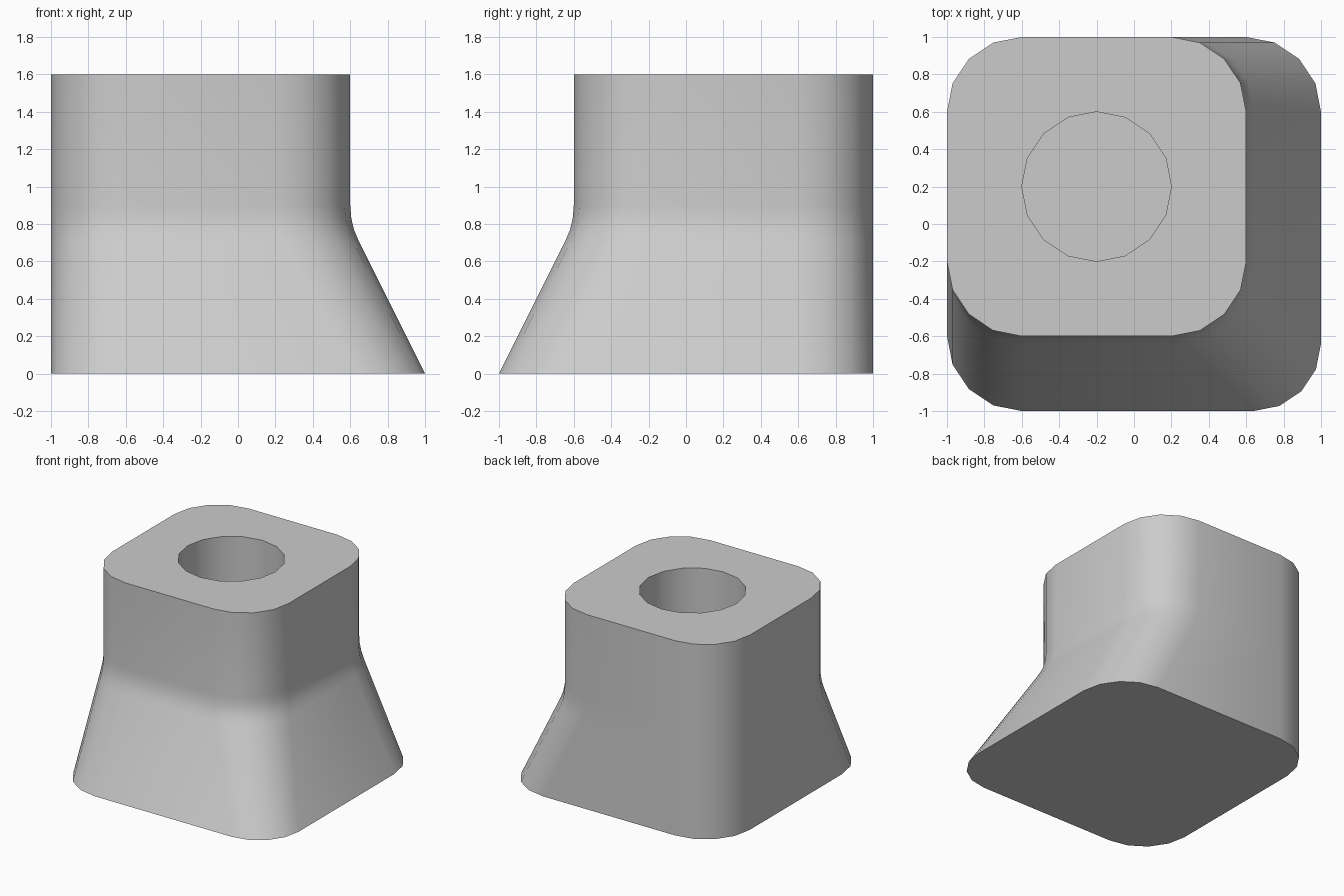
import bpy, bmesh, math

cube = bpy.data.objects.get("Cube")
if cube:
    bpy.data.objects.remove(cube, do_unlink=True)

grey = bpy.data.materials.new("light_grey")
grey.use_nodes = True
grey.diffuse_color = (0.6, 0.6, 0.6, 1)
grey.node_tree.nodes["Principled BSDF"].inputs["Base Color"].default_value = (0.6, 0.6, 0.6, 1)


def ring(bm, reach, z, front_radius):
    """Rounded square from the fixed back left-hand walls out to `reach`."""
    r = 0.4
    corners = [(reach - r, 1 - r, r), (-1 + r, 1 - r, r), (-1 + r, -reach + r, r),
               (reach - front_radius, -reach + front_radius, front_radius)]
    verts = []
    for quadrant, (cx, cy, rad) in enumerate(corners):
        for step in range(5):
            a = (quadrant + step / 4) * math.pi / 2
            verts.append(bm.verts.new((cx + rad * math.cos(a), cy + rad * math.sin(a), z)))
    return verts


def circle(bm, z):
    angles = [i * math.tau / 16 for i in range(16)]
    return [bm.verts.new((-0.2 + 0.4 * math.cos(a), 0.2 + 0.4 * math.sin(a), z)) for a in angles]


def loft(bm, low, high):
    n = len(low)
    for i in range(n):
        j = (i + 1) % n
        bm.faces.new((low[i], low[j], high[j], high[i]))


bm = bmesh.new()

# Flared outer walls with a softened bend
levels = [(1, 0, 0.36), (0.645, 0.71, 0.395), (0.62, 0.77, 0.4),
          (0.606, 0.83, 0.4), (0.6, 0.9, 0.4), (0.6, 1.6, 0.4)]
rings = [ring(bm, *level) for level in levels]
for low, high in zip(rings, rings[1:]):
    loft(bm, low, high)
bm.faces.new(rings[0][::-1])

# Round blind hole
rim, floor = circle(bm, 1.6), circle(bm, 0.8)
loft(bm, rim, floor)
bm.faces.new(floor)

# Flat top around the hole
boundary = [e for e in bm.edges if e.is_boundary]
bmesh.ops.triangle_fill(bm, edges=boundary, use_beauty=True, normal=(0, 0, 1))
bmesh.ops.recalc_face_normals(bm, faces=bm.faces[:])

mesh = bpy.data.meshes.new("flared_block")
bm.to_mesh(mesh)
bm.free()
mesh.materials.append(grey)
block = bpy.data.objects.new("flared_block", mesh)
bpy.context.collection.objects.link(block)
bpy.context.view_layer.objects.active = block
block.select_set(True)
bpy.ops.object.shade_smooth_by_angle(angle=math.radians(35))
